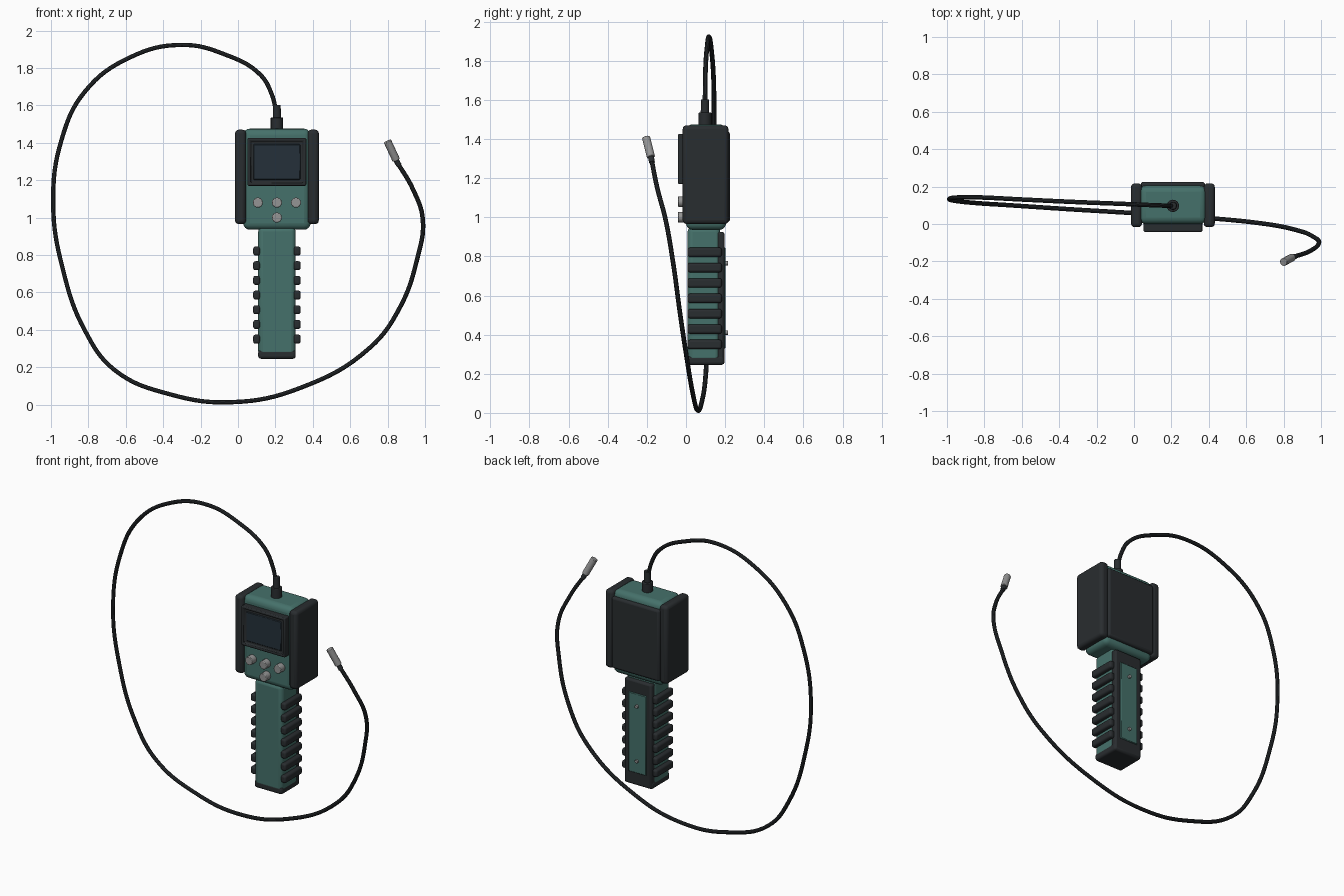
import bpy, bmesh, math
from mathutils import Vector

if "Cube" in bpy.data.objects:
    bpy.data.objects.remove(bpy.data.objects["Cube"])


def mat(name, rgb):
    m = bpy.data.materials.new(name)
    m.diffuse_color = (*rgb, 1)
    m.use_nodes = True
    m.node_tree.nodes["Principled BSDF"].inputs["Base Color"].default_value = m.diffuse_color
    return m


GREEN = mat("green_plastic", (0.06, 0.165, 0.145))
BLACK = mat("black_rubber", (0.022, 0.026, 0.029))
GLASS = mat("screen_glass", (0.018, 0.03, 0.042))
STEEL = mat("steel", (0.3, 0.3, 0.3))
CX = 0.208  # centre line of the handset


def finish(ob, m, bevel=0, seg=3):
    ob.data.materials.append(m)
    if bevel:
        b = ob.modifiers.new("bevel", "BEVEL")
        b.width, b.segments = bevel, seg
        b.limit_method = "ANGLE"
    bpy.ops.object.select_all(action="DESELECT")
    ob.select_set(True)
    bpy.context.view_layer.objects.active = ob
    bpy.ops.object.shade_smooth_by_angle(angle=math.radians(35))
    return ob


def box(name, x, y, z, m, bevel=0, seg=3, recess=None):
    """Box from (min, max) ranges; recess = (border, depth) sinks the front."""
    bm = bmesh.new()
    bmesh.ops.create_cube(bm, size=1)
    for v in bm.verts:
        for i, r in enumerate((x, y, z)):
            v.co[i] = r[0] if v.co[i] < 0 else r[1]
    if recess:
        bm.normal_update()
        front = [f for f in bm.faces if f.normal.y < -0.9]
        bmesh.ops.inset_region(bm, faces=front, thickness=recess[0])
        out = bmesh.ops.extrude_face_region(bm, geom=front)
        bmesh.ops.delete(bm, geom=front, context="FACES")
        for v in out["geom"]:
            if isinstance(v, bmesh.types.BMVert):
                v.co.y += recess[1]
    me = bpy.data.meshes.new(name)
    bm.to_mesh(me)
    bm.free()
    ob = bpy.data.objects.new(name, me)
    bpy.context.collection.objects.link(ob)
    return finish(ob, m, bevel, seg)


def rod(name, a, b, r, m, bevel=0, sides=16, r2=None):
    """Cylinder or cone between two points."""
    a, b = Vector(a), Vector(b)
    bpy.ops.mesh.primitive_cone_add(vertices=sides, radius1=r, radius2=r if r2 is None else r2,
                                    depth=(b - a).length, location=(a + b) / 2)
    ob = bpy.context.object
    ob.name = name
    ob.rotation_euler = (b - a).to_track_quat("Z", "Y").to_euler()
    return finish(ob, m, bevel, 2)


def span(half):
    return (CX - half, CX + half)


# Head: green body, side bumpers, back panel
box("head_body", span(0.18), (0.0, 0.205), (0.935, 1.475), GREEN, 0.035, 4)
for side, s in (("left", -1), ("right", 1)):
    xs = sorted((CX + s * 0.165, CX + s * 0.224))
    box("bumper_" + side, xs, (-0.017, 0.217), (0.965, 1.47), BLACK, 0.02)
box("head_back_panel", span(0.172), (0.18, 0.225), (0.975, 1.437), BLACK, 0.014)

# Screen
box("screen_bezel", span(0.157), (-0.042, 0.03), (1.17, 1.425), BLACK, 0.01, 2, (0.024, 0.012))
box("screen", span(0.126), (-0.034, 0.0), (1.202, 1.392), GLASS, 0.004, 1)

# Buttons
for i, (dx, z) in enumerate(((-0.102, 1.08), (0, 1.08), (0.102, 1.08), (0, 1.0))):
    rod(f"button_{i + 1}", (CX + dx, 0.02, z), (CX + dx, -0.042, z), 0.027, STEEL, 0.004)

# Handle: grip, back plate, end cap, battery door with screws
box("handle", span(0.1), (0.008, 0.175), (0.26, 0.95), GREEN, 0.025, 4)
box("handle_back_plate", span(0.098), (0.155, 0.197), (0.247, 0.925), BLACK, 0.012, 2)
box("handle_end_cap", span(0.1), (0.008, 0.195), (0.245, 0.292), BLACK, 0.014)
box("battery_door", span(0.064), (0.18, 0.203), (0.33, 0.845), GREEN, 0.004, 1)
for i, z in enumerate((0.41, 0.765)):
    rod(f"door_screw_{i + 1}", (CX, 0.19, z), (CX, 0.215, z), 0.011, STEEL, 0.002, 12)

# Grip ribs on both sides
for side, s in (("left", -1), ("right", 1)):
    xs = sorted((CX + s * 0.09, CX + s * 0.127))
    for i in range(7):
        z = 0.35 + i * 0.0785
        box(f"grip_rib_{side}_{i + 1}", xs, (0.008, 0.183), (z - 0.024, z + 0.024), BLACK, 0.012)

# Cable gland
rod("gland_base", (CX, 0.097, 1.46), (CX, 0.097, 1.535), 0.033, BLACK, 0.004)
rod("gland_sleeve", (CX, 0.097, 1.53), (CX, 0.097, 1.603), 0.022, BLACK, 0.003, r2=0.02)

# Flexible cable loop
path = [(0.208, 0.097, 1.54), (0.18, 0.098, 1.66), (0.118, 0.1, 1.765), (-0.07, 0.108, 1.872),
        (-0.3, 0.117, 1.923), (-0.578, 0.13, 1.856), (-0.818, 0.142, 1.674), (-0.943, 0.142, 1.417),
        (-0.988, 0.132, 1.07), (-0.936, 0.121, 0.722), (-0.818, 0.11, 0.395), (-0.66, 0.1, 0.185),
        (-0.36, 0.08, 0.054), (-0.03, 0.06, 0.013), (0.33, 0.037, 0.088), (0.706, 0.0, 0.305),
        (0.866, -0.032, 0.52), (0.957, -0.067, 0.775), (0.988, -0.105, 0.99),
        (0.936, -0.147, 1.15), (0.845, -0.178, 1.305)]
cu = bpy.data.curves.new("cable", "CURVE")
cu.dimensions = "3D"
cu.bevel_depth, cu.bevel_resolution, cu.resolution_u = 0.012, 3, 8
cu.use_fill_caps = True
sp = cu.splines.new("BEZIER")
sp.bezier_points.add(len(path) - 1)
for p, co in zip(sp.bezier_points, path):
    p.co = co
    p.handle_left_type = p.handle_right_type = "AUTO"
cable = bpy.data.objects.new("cable", cu)
bpy.context.collection.objects.link(cable)
bpy.ops.object.select_all(action="DESELECT")
cable.select_set(True)
bpy.context.view_layer.objects.active = cable
bpy.ops.object.convert(target="MESH")
finish(bpy.context.object, BLACK)

# Camera tip
rod("tip_collar", (0.86, -0.174, 1.28), (0.842, -0.18, 1.315), 0.015, BLACK)
rod("probe_tip", (0.846, -0.179, 1.307), (0.799, -0.204, 1.408), 0.021, STEEL, 0.003)
